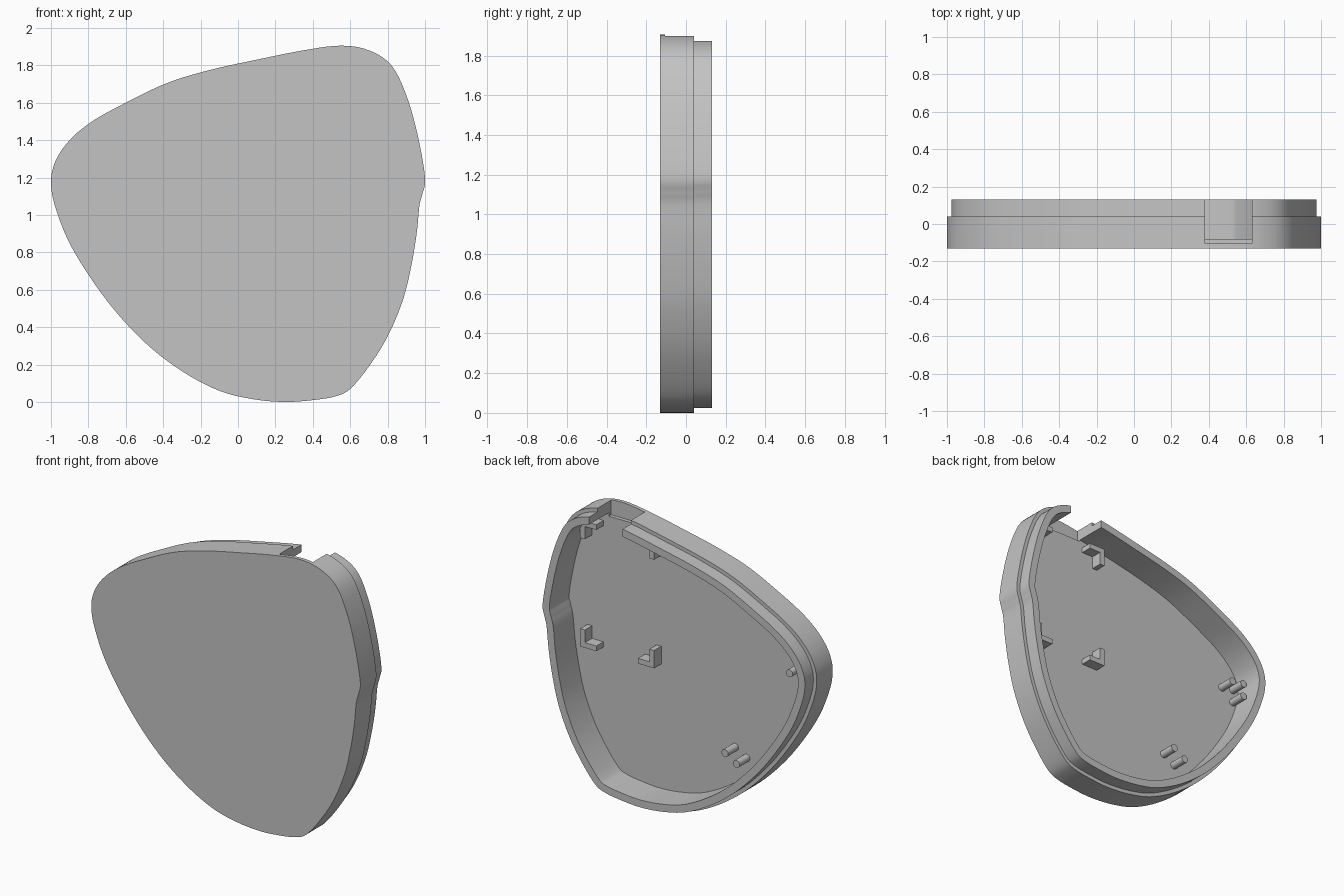
import bpy
import bmesh
import math
from mathutils import Vector

cube = bpy.data.objects.get("Cube")
if cube:
    bpy.data.objects.remove(cube, do_unlink=True)

grey = bpy.data.materials.new("plain grey")
grey.use_nodes = True
grey.diffuse_color = (0.55, 0.55, 0.55, 1)
grey.node_tree.nodes["Principled BSDF"].inputs["Base Color"].default_value = (0.55, 0.55, 0.55, 1)


def loft(name, rings):
    """Skin a list of (outline, y) rings and cap both ends."""
    bm = bmesh.new()
    loops = [[bm.verts.new((p[0], y, p[1])) for p in outline] for outline, y in rings]
    for a, b in zip(loops, loops[1:]):
        n = len(a)
        for i in range(n):
            j = (i + 1) % n
            bm.faces.new((a[i], a[j], b[j], b[i]))
    bm.faces.new(loops[0])
    bm.faces.new(loops[-1])
    bmesh.ops.recalc_face_normals(bm, faces=bm.faces)
    mesh = bpy.data.meshes.new(name)
    bm.to_mesh(mesh)
    bm.free()
    mesh.materials.append(grey)
    obj = bpy.data.objects.new(name, mesh)
    bpy.context.collection.objects.link(obj)
    return obj


def select_only(obj):
    bpy.ops.object.select_all(action='DESELECT')
    obj.select_set(True)
    bpy.context.view_layer.objects.active = obj


def smooth_closed(points, steps):
    """Closed Catmull-Rom curve through the points."""
    pts = [Vector(p) for p in points]
    n = len(pts)
    out = []
    for i in range(n):
        p0, p1, p2, p3 = (pts[(i + k) % n] for k in (-1, 0, 1, 2))
        for s in range(steps):
            t = s / steps
            out.append(0.5 * (2 * p1 + (p2 - p0) * t
                              + (2 * p0 - 5 * p1 + 4 * p2 - p3) * t ** 2
                              + (3 * p1 - p0 - 3 * p2 + p3) * t ** 3))
    return out


def inset(outline, distance):
    """Move a clockwise outline inwards."""
    n = len(outline)
    result = []
    for i, p in enumerate(outline):
        d = (outline[(i + 1) % n] - outline[i - 1]).normalized()
        result.append(p + Vector((d.y, -d.x)) * distance)
    return result


# Outline of the cover, clockwise from the top
outline = smooth_closed([
    (.55, 1.905), (.7, 1.88), (.82, 1.8), (.9, 1.64), (.96, 1.43), (1, 1.2),
    (.985, 1.11), (.97, 1.05), (.955, .9), (.925, .72), (.88, .54), (.8, .35),
    (.7, .19), (.6, .07), (.52, .03), (.4, .01), (.25, 0), (.08, .015),
    (-.1, .06), (-.3, .165), (-.5, .32), (-.7, .54), (-.88, .81), (-.97, 1.02),
    (-1, 1.17), (-.975, 1.29), (-.9, 1.4), (-.78, 1.5), (-.6, 1.6),
    (-.38, 1.705), (-.15, 1.775), (.1, 1.83), (.35, 1.88)], 5)
lip = inset(outline, .025)
inner = inset(outline, .075)

FRONT, FLOOR, SHOULDER, RIM = -.13, -.08, .04, .13

# Shell: front plate, wall, stepped lip and hollow inside
shell = loft("cover_shell", [(outline, FRONT), (outline, SHOULDER), (lip, SHOULDER),
                             (lip, RIM), (inner, RIM), (inner, FLOOR)])

# Notch through the top wall
notch = loft("notch_cutter", [([(.38, 1.8), (.63, 1.8), (.63, 2.1), (.38, 2.1)], y)
                              for y in (-.105, .3)])
notch.hide_render = True
select_only(shell)
cut = shell.modifiers.new("notch", 'BOOLEAN')
cut.operation = 'DIFFERENCE'
cut.solver = 'EXACT'
cut.object = notch
bpy.ops.object.modifier_apply(modifier=cut.name)
bpy.data.objects.remove(notch, do_unlink=True)
bpy.ops.object.shade_smooth_by_angle(angle=math.radians(30))

# Four corner brackets on the floor
ARM, THICK = .12, .035
ell = [(0, 0), (ARM, 0), (ARM, THICK), (THICK, THICK), (THICK, ARM), (0, ARM)]
for side, x, sx in (("right", .24, 1), ("left", .79, -1)):
    for level, z, sz in (("lower", .91, 1), ("upper", 1.76, -1)):
        corner = [(x + sx * u, z + sz * v) for u, v in ell]
        loft(f"{level}_{side}_bracket", [(corner, FLOOR - .01), (corner, -.005)])

# Round pins on the floor
pins = [(-.31, .5), (-.395, .45), (-.79, 1.165), (-.88, 1.18), (-.88, 1.09)]
for i, (x, z) in enumerate(pins):
    circle = [(x + .025 * math.cos(a), z + .025 * math.sin(a))
              for a in (math.tau * k / 24 for k in range(24))]
    pin = loft(f"pin_{i + 1}", [(circle, FLOOR - .01), (circle, .03)])
    select_only(pin)
    bpy.ops.object.shade_smooth_by_angle(angle=math.radians(30))
